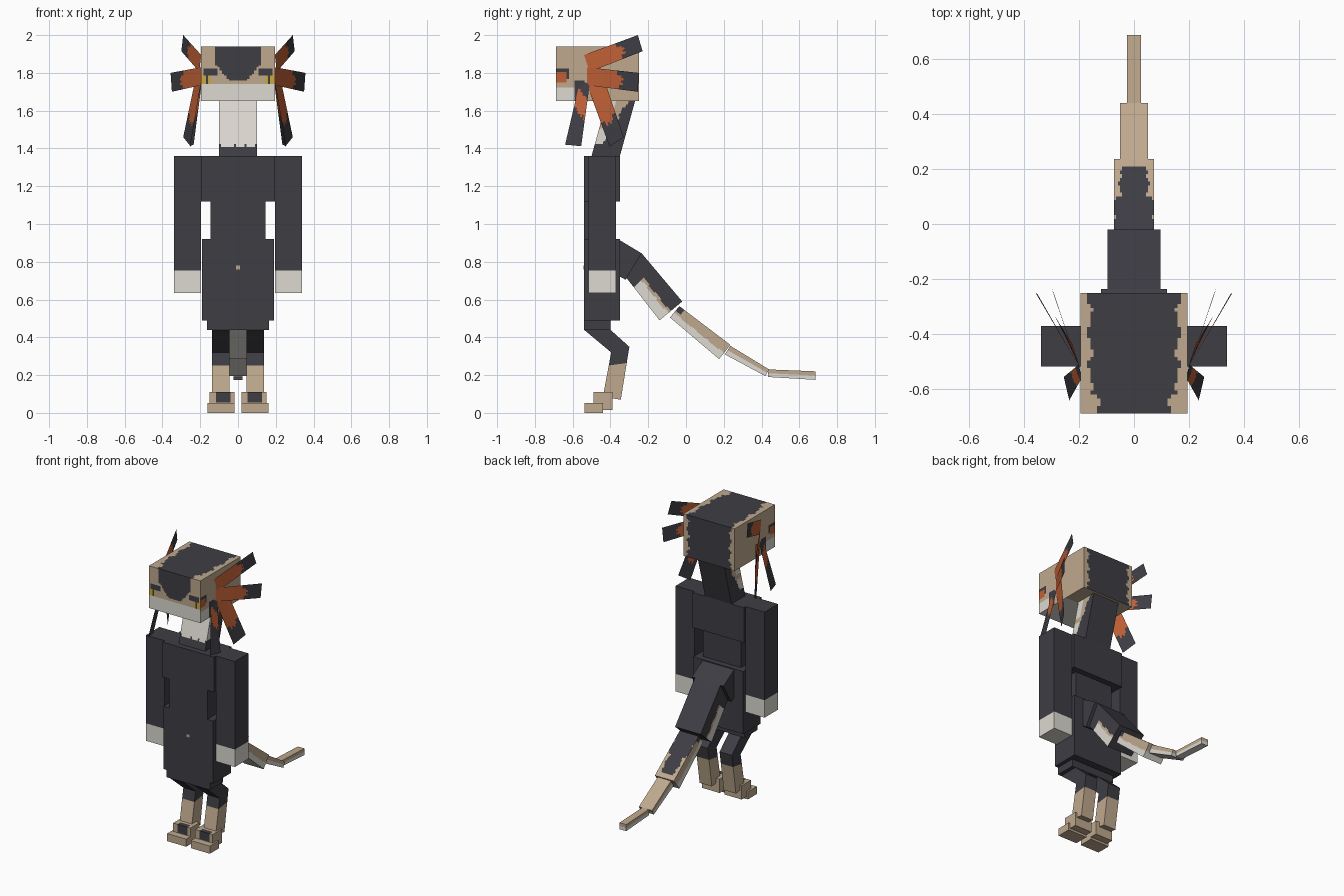
import bpy, bmesh, math
from mathutils import Vector

if "Cube" in bpy.data.objects:
    bpy.data.objects.remove(bpy.data.objects["Cube"])


def linear(c):
    c /= 255
    return c / 12.92 if c <= 0.04045 else ((c + 0.055) / 1.055) ** 2.4


def material(name, *rgb):
    col = (*[linear(c) for c in rgb], 1)
    m = bpy.data.materials.new(name)
    m.use_nodes = True
    m.diffuse_color = col
    bsdf = m.node_tree.nodes["Principled BSDF"]
    bsdf.inputs["Base Color"].default_value = col
    bsdf.inputs["Roughness"].default_value = 0.9
    return m


MATS = {
    "dark": material("charcoal", 62, 61, 68),
    "tan": material("tan", 191, 169, 142),
    "light": material("pale_grey", 221, 217, 209),
    "orange": material("burnt_orange", 192, 96, 54),
    "gold": material("gold", 206, 168, 62),
}


def finish(bm, name, color, place):
    """Paint faces in unit space by rule, then move points into place."""
    me = bpy.data.meshes.new(name)
    bm.normal_update()
    slots = []
    for f in bm.faces:
        c = f.calc_center_median()
        key = color if isinstance(color, str) else color(c.x, c.y, c.z, f.normal)
        if key not in slots:
            slots.append(key)
            me.materials.append(MATS[key])
        f.material_index = slots.index(key)
    for v in bm.verts:
        v.co = place(*v.co)
    bm.to_mesh(me)
    bm.free()
    ob = bpy.data.objects.new(name, me)
    bpy.context.collection.objects.link(ob)
    return ob


def prism(name, x0, x1, profile, color="dark", cuts=0):
    """Block with a four-point side profile: top front, top back, bottom back, bottom front."""
    tf, tb, bb, bf = [Vector(p) for p in profile]

    def place(u, s, v):
        p = bf.lerp(bb, s).lerp(tf.lerp(tb, s), v)
        return Vector((x0 + (x1 - x0) * u, p.x, p.y))

    bm = bmesh.new()
    bmesh.ops.create_cube(bm, size=1)
    bmesh.ops.translate(bm, vec=(0.5, 0.5, 0.5), verts=bm.verts)
    if cuts:
        bmesh.ops.subdivide_edges(bm, edges=bm.edges[:], cuts=cuts, use_grid_fill=True)
    return finish(bm, name, color, place)


def box(name, x0, x1, y0, y1, z0, z1, color="dark", cuts=0):
    return prism(name, x0, x1, [(y0, z1), (y1, z1), (y1, z0), (y0, z0)], color, cuts)


def plate(name, corners, color):
    """Thin sheet: two root corners, then the two tip corners."""
    a, b, c, d = [Vector(p) for p in corners]
    bm = bmesh.new()
    bmesh.ops.create_grid(bm, x_segments=8, y_segments=24, size=0.5)
    bmesh.ops.translate(bm, vec=(0.5, 0.5, 0), verts=bm.verts)
    return finish(bm, name, color, lambda u, s, v: a.lerp(b, u).lerp(c.lerp(d, u), s))


def wave(t):
    return 0.025 * math.sin(t * 21) + 0.015 * math.sin(t * 47 + 1)


# Colour rules: u runs across, s front to back, v upward
def head_color(u, s, v, n):
    a = abs(u - 0.5)
    if n.z < -0.5:
        return "light" if s < 0.6 else "tan"
    if n.z > 0.5:
        return "dark" if a < (0.31 if s < 0.16 else 0.41) + wave(s) else "tan"
    if n.y > 0.5:
        return "dark" if a < 0.41 + wave(v) else "tan"
    if n.y < -0.5:
        if 0.32 < v < 0.47 and a > 0.37:
            return "dark" if 0.41 < a < 0.44 else "gold"
        if 0.47 < v < 0.58 and 0.29 < a < 0.47:
            return "dark"
        if v < 0.31:
            return "light"
        return "dark" if a < min(0.31, 0.11 + (v - 0.36) * 0.6) and v > 0.36 else "tan"
    if s < 0.11 and 0.33 < v < 0.53:
        return "orange"
    if s < 0.17 and 0.4 < v < 0.6:
        return "dark"
    if 0.21 < s < 0.34 and v < 0.36:
        return "dark"
    return "light" if v < 0.25 and s < 0.24 else "tan"


def neck_color(u, s, v, n):
    if n.y > 0.5:
        return "dark"
    if n.y < -0.5:
        return "light" if v > 0.17 + wave(u) else "dark"
    if v > 0.2 and s < 0.12 + 0.62 * v + wave(v):
        return "tan" if s > 0.33 or 0.5 < v < 0.62 else "light"
    return "dark"


def foot_color(u, s, v, n):
    front = n.y < -0.5 and v > 0.45
    instep = n.z > 0.5 and s < 0.3
    return "dark" if (front or instep) and 0.22 < u < 0.8 else "tan"


def tail_base_color(u, s, v, n):
    if n.z < -0.5:
        return "light" if s > 0.3 + wave(u) else "dark"
    if abs(n.x) > 0.5 and s > 0.28:
        edge = 0.48 + wave(s)
        if v < edge - 0.12:
            return "light"
        if v < edge:
            return "tan"
    return "dark"


def tail_mid_color(u, s, v, n):
    if n.z < -0.5:
        return "light"
    if n.z > 0.5:
        return "dark" if abs(u - 0.5) < (0.5 if s < 0.5 else 0.34) + wave(s) and s < 0.9 else "tan"
    if abs(n.x) > 0.5 and s < 0.12 and v > 0.6:
        return "dark"
    return "tan" if v > 0.42 + wave(s) else "light"


def tail_end_color(u, s, v, n):
    return "light" if n.z < -0.5 or (n.z < 0.5 and v < 0.45) else "tan"


def gill_color(u, s, v, n):
    return "orange" if s + abs(u - 0.5) * 0.25 < 0.7 + wave(u) else "dark"


def front_gill_color(u, s, v, n):
    t = s - 0.15 * (u - 0.5)
    return "orange" if 0.18 < t < 0.48 + wave(u) else "dark"


# Head and neck
box("head", -0.195, 0.195, -0.687, -0.25, 1.65, 1.94, head_color, 31)
prism("neck", -0.1, 0.1, [(-0.42, 1.65), (-0.27, 1.65), (-0.35, 1.36), (-0.5, 1.36)], neck_color, 17)

# Torso: chest, narrow waist, hips
box("chest", -0.195, 0.195, -0.54, -0.35, 1.12, 1.36)
box("waist", -0.145, 0.145, -0.54, -0.39, 0.92, 1.12)
box("pelvis", -0.19, 0.19, -0.54, -0.35, 0.49, 0.92)
box("hip_block", -0.165, 0.165, -0.54, -0.4, 0.44, 0.49)
box("belly_spot", -0.011, 0.011, -0.543, -0.54, 0.76, 0.78, "tan")

# Tail segments, each thinner than the last
prism("tail_root", -0.12, 0.12, [(-0.36, 0.92), (-0.235, 0.845), (-0.32, 0.705), (-0.42, 0.76)])
prism("tail_base", -0.097, 0.097, [(-0.235, 0.845), (-0.02, 0.59), (-0.14, 0.49), (-0.335, 0.74)],
      tail_base_color, 19)
prism("tail_middle", -0.072, 0.072, [(-0.035, 0.565), (0.235, 0.36), (0.175, 0.285), (-0.085, 0.505)],
      tail_mid_color, 19)
prism("tail_lower", -0.05, 0.05, [(0.235, 0.355), (0.44, 0.23), (0.42, 0.195), (0.205, 0.31)],
      tail_end_color, 7)
prism("tail_tip", -0.025, 0.025, [(0.435, 0.23), (0.685, 0.22), (0.685, 0.175), (0.435, 0.19)],
      tail_end_color, 7)

# Fan of gills on one side: root pair, tip pair
GILLS = {
    "upper_gill": [(0.195, -0.54, 1.895), (0.205, -0.51, 1.805), (0.29, -0.255, 2.0), (0.3, -0.23, 1.915)],
    "middle_gill": [(0.195, -0.525, 1.83), (0.195, -0.525, 1.735), (0.357, -0.25, 1.8), (0.35, -0.255, 1.7)],
    "lower_gill": [(0.225, -0.435, 1.77), (0.195, -0.525, 1.74), (0.29, -0.33, 1.46), (0.25, -0.405, 1.41)],
    "front_gill": [(0.19, -0.56, 1.76), (0.2, -0.51, 1.74), (0.235, -0.64, 1.42), (0.255, -0.555, 1.412)],
}

# Paired parts
for side, m in (("left", 1), ("right", -1)):
    def span(a, b):
        return sorted((a * m, b * m))

    box(side + "_arm", *span(0.195, 0.338), -0.517, -0.37, 0.755, 1.36)
    box(side + "_hand", *span(0.195, 0.338), -0.517, -0.37, 0.635, 0.755, "light")
    prism(side + "_thigh", *span(0.045, 0.138),
          [(-0.54, 0.44), (-0.4, 0.44), (-0.3, 0.35), (-0.39, 0.315)])
    prism(side + "_shin", *span(0.045, 0.138),
          [(-0.395, 0.325), (-0.3, 0.35), (-0.345, 0.07), (-0.44, 0.085)],
          lambda u, s, v, n: "dark" if v > 0.69 else "tan", 12)
    box(side + "_foot", *span(0.018, 0.15), -0.49, -0.39, 0.015, 0.11, foot_color, 11)
    box(side + "_toes", *span(0.018, 0.162), -0.537, -0.44, 0, 0.052, "tan")
    for name, corners in GILLS.items():
        rule = front_gill_color if name == "front_gill" else gill_color
        plate(side + "_" + name, [(x * m, y, z) for x, y, z in corners], rule)
